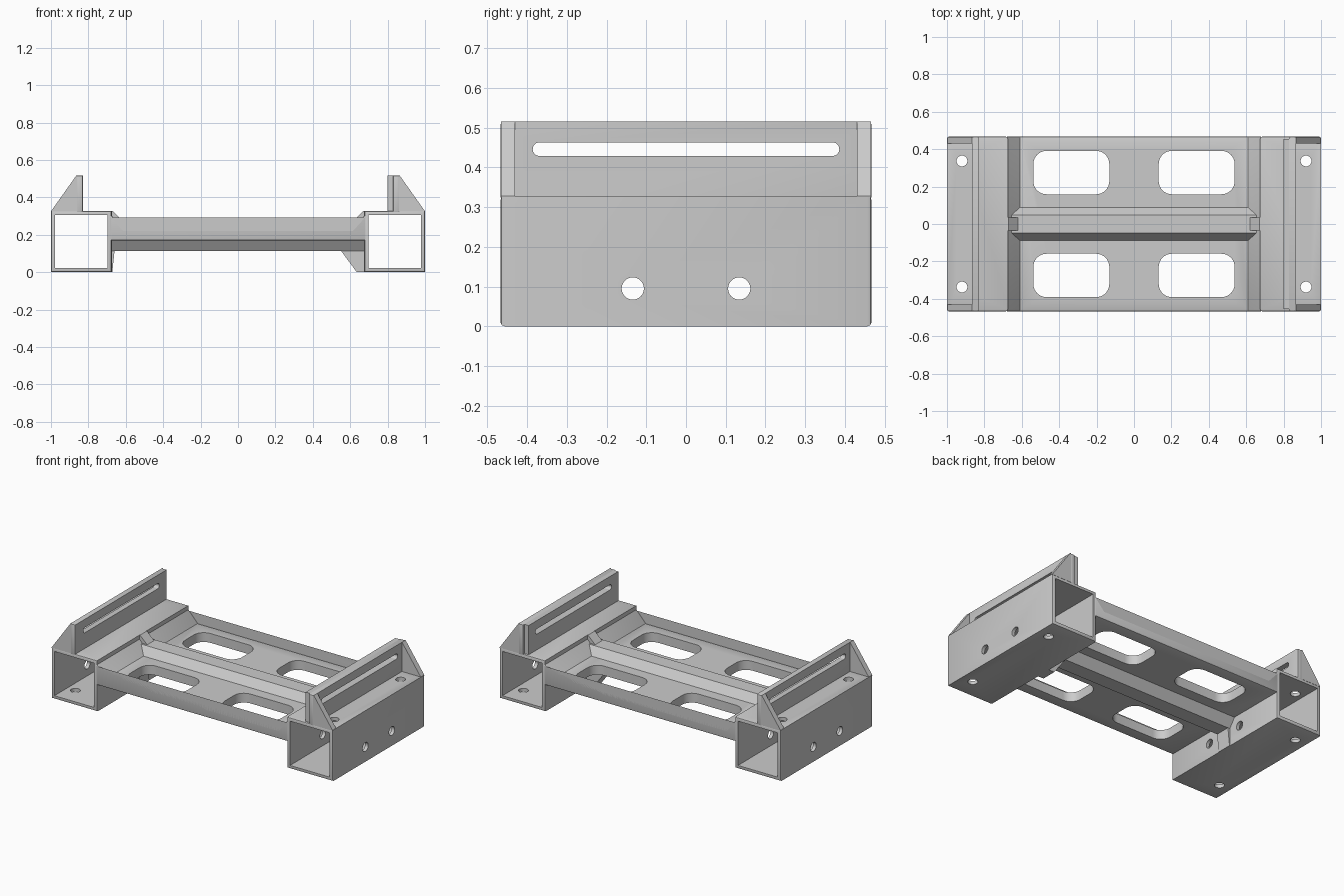
import bpy, bmesh, math
from mathutils import Vector

cube = bpy.data.objects.get("Cube")
if cube:
    bpy.data.objects.remove(cube, do_unlink=True)

grey = bpy.data.materials.new("plain grey")
grey.use_nodes = True
GREY = (0.6, 0.6, 0.6, 1)
grey.diffuse_color = GREY
grey.node_tree.nodes["Principled BSDF"].inputs["Base Color"].default_value = GREY

# For each axis: place a profile point (a, b) at distance t along that axis
PLACE = {
    "x": lambda a, b, t: (t, a, b),
    "y": lambda a, b, t: (a, t, b),
    "z": lambda a, b, t: (a, b, t),
}


def prism(name, axis, profile, start, end, rounding=0):
    """Extrude a profile along an axis, optionally rounding the two cap outlines."""
    bm = bmesh.new()
    put = PLACE[axis]
    first = [bm.verts.new(put(a, b, start)) for a, b in profile]
    last = [bm.verts.new(put(a, b, end)) for a, b in profile]
    caps = [bm.faces.new(first), bm.faces.new(last)]
    n = len(profile)
    for i in range(n):
        j = (i + 1) % n
        bm.faces.new((first[i], first[j], last[j], last[i]))
    bmesh.ops.recalc_face_normals(bm, faces=bm.faces)
    if rounding:
        edges = [e for f in caps for e in f.edges]
        bmesh.ops.bevel(bm, geom=edges, offset=rounding, segments=2,
                        profile=0.5, affect="EDGES")
    mesh = bpy.data.meshes.new(name)
    bm.to_mesh(mesh)
    bm.free()
    mesh.materials.append(grey)
    obj = bpy.data.objects.new(name, mesh)
    bpy.context.collection.objects.link(obj)
    return obj


def rect(a0, a1, b0, b1):
    return [(a0, b0), (a1, b0), (a1, b1), (a0, b1)]


def rounded(a, b, width, height, radius, steps=8):
    """Rounded rectangle; a circle or slot when the radius is half the size."""
    pts = []
    for k, (sa, sb) in enumerate([(1, 1), (-1, 1), (-1, -1), (1, -1)]):
        ca, cb = a + sa * (width / 2 - radius), b + sb * (height / 2 - radius)
        for i in range(steps + 1):
            ang = (k + i / steps) * math.pi / 2
            p = (ca + radius * math.cos(ang), cb + radius * math.sin(ang))
            if not pts or (Vector(p) - Vector(pts[-1])).length > 1e-4:
                pts.append(p)
    if (Vector(pts[0]) - Vector(pts[-1])).length < 1e-4:
        pts.pop()
    return pts


def activate(obj):
    bpy.ops.object.select_all(action="DESELECT")
    obj.select_set(True)
    bpy.context.view_layer.objects.active = obj


def cut(obj, axis, profile, start, end):
    cutter = prism("cutter", axis, profile, start, end)
    cutter.hide_render = True
    mod = obj.modifiers.new("cut", "BOOLEAN")
    mod.operation = "DIFFERENCE"
    mod.solver = "EXACT"
    mod.object = cutter
    activate(obj)
    bpy.ops.object.modifier_apply(modifier=mod.name)
    bpy.data.objects.remove(cutter, do_unlink=True)


DEPTH = 0.467    # half length of the rails
TUBE_TOP = 0.328
FIN_TOP = 0.516
parts = []

for side, s in (("left", 1), ("right", -1)):
    # Hollow square rail with bolt holes
    tube = prism(side + "_rail", "y", rect(s * 0.675, s, 0, TUBE_TOP), -DEPTH, DEPTH, 0.01)
    cut(tube, "y", rect(s * 0.697, s * 0.978, 0.022, 0.306), -0.6, 0.6)
    for e in (-1, 1):
        cut(tube, "x", rounded(e * 0.134, 0.095, 0.056, 0.056, 0.028), s * 0.5, s * 1.2)
        cut(tube, "z", rounded(s * 0.92, e * 0.337, 0.058, 0.058, 0.029), -0.2, 0.6)
    parts.append(tube)

    # Upright slotted plate, thicker on the left side
    slot = rounded(0, 0.446, 0.772, 0.034, 0.0169)
    fin = prism(side + "_upright", "y",
                rect(s * 0.83, s * 0.865, TUBE_TOP - 0.01, FIN_TOP), -DEPTH, DEPTH, 0.008)
    cut(fin, "x", slot, s * 0.7, s * 0.95)
    parts.append(fin)
    if s > 0:
        pad = prism("upright_pad", "y",
                    rect(0.8, 0.832, TUBE_TOP - 0.01, FIN_TOP), -0.455, 0.455)
        cut(pad, "x", slot, 0.7, 0.95)
        parts.append(pad)

    # Triangular end brackets behind the upright
    for end, e in (("back", 1), ("front", -1)):
        tri = [(s * 0.86, TUBE_TOP - 0.004), (s * 0.998, TUBE_TOP - 0.004),
               (s * 0.998, TUBE_TOP), (s * 0.865, FIN_TOP), (s * 0.86, FIN_TOP)]
        parts.append(prism(side + "_" + end + "_bracket", "y", tri, e * 0.43, e * (DEPTH - 0.001)))

    # Ramp where the upper rib climbs onto the rail
    ramp = [(s * 0.62, 0.279), (s * 0.68, 0.279), (s * 0.68, TUBE_TOP), (s * 0.672, TUBE_TOP)]
    parts.append(prism(side + "_rib_ramp", "y", ramp, -0.035, 0.035))

# Cross deck with sloped ends and four windows
half = [(0.685, 0.17), (0.685, 0.302), (0.675, 0.302), (0.61, 0.23)]
deck = prism("cross_deck", "y", half + [(-x, z) for x, z in reversed(half)], -DEPTH, DEPTH, 0.01)
for sx in (-1, 1):
    for sy in (-1, 1):
        cut(deck, "z", rounded(sx * 0.335, sy * 0.275, 0.406, 0.232, 0.07), 0, 0.5)
parts.append(deck)

# Tapered ribs above and below the deck
for name, base, tip in (("upper_rib", 0.225, 0.28), ("lower_rib", 0.175, 0.113)):
    trapezoid = [(-0.092, base), (0.092, base), (0.048, tip), (-0.048, tip)]
    parts.append(prism(name, "x", trapezoid, -0.68, 0.68))

# Lower braces joining the rib to the rails
parts.append(prism("left_lower_brace", "y",
                   [(0.55, 0.115), (0.635, 0), (0.68, 0), (0.68, 0.115)], -0.048, 0.048))
parts.append(prism("right_lower_brace", "y",
                   [(-0.66, 0.115), (-0.672, 0), (-0.68, 0), (-0.68, 0.115)], -0.048, 0.048))

for obj in parts:
    activate(obj)
    bpy.ops.object.shade_smooth_by_angle(angle=math.radians(30))
